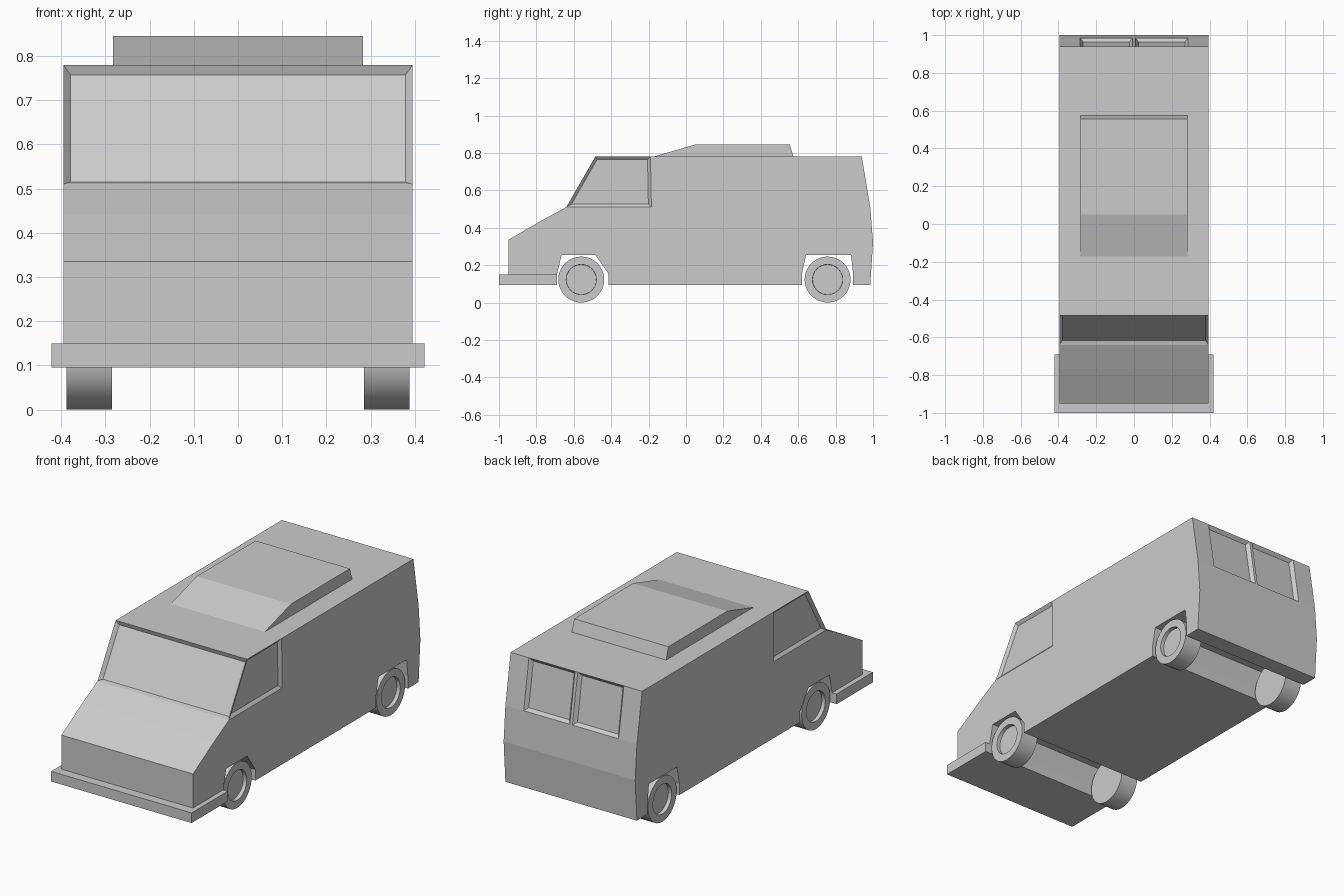
import bpy, bmesh, math
from mathutils import Matrix, Vector

if "Cube" in bpy.data.objects:
    bpy.data.objects.remove(bpy.data.objects["Cube"])


def finish(bm, name, smooth=False):
    mesh = bpy.data.meshes.new(name)
    bm.to_mesh(mesh)
    bm.free()
    obj = bpy.data.objects.new(name, mesh)
    bpy.context.collection.objects.link(obj)
    if smooth:
        bpy.ops.object.select_all(action='DESELECT')
        obj.select_set(True)
        bpy.context.view_layer.objects.active = obj
        bpy.ops.object.shade_smooth_by_angle(angle=math.radians(30))
    return obj


def extrude_profile(points, half_width):
    """Side profile (y, z) stretched across x."""
    bm = bmesh.new()
    left, right = ([bm.verts.new((x, y, z)) for y, z in points]
                   for x in (-half_width, half_width))
    bm.faces.new(left)
    bm.faces.new(right)
    n = len(points)
    for i in range(n):
        j = (i + 1) % n
        bm.faces.new((left[i], left[j], right[j], right[i]))
    bmesh.ops.recalc_face_normals(bm, faces=bm.faces)
    return bm


def face_at(bm, y, z, x=0.0):
    return min(bm.faces, key=lambda f:
               (f.calc_center_median() - Vector((x, y, z))).length)


def recess(bm, face, thickness=0.016, depth=0.018):
    bmesh.ops.inset_individual(bm, faces=[face], thickness=thickness,
                               depth=-depth, use_even_offset=True)


# Body shell with wheel arches running across the underside
W = 0.395
profile = [
    (-0.95, 0.15), (-0.95, 0.335), (-0.77, 0.44), (-0.64, 0.51),
    (-0.485, 0.78), (-0.19, 0.78), (0.94, 0.78), (0.985, 0.51),
    (1.0, 0.32), (0.985, 0.095),
    (0.893, 0.095), (0.893, 0.16), (0.882, 0.255), (0.642, 0.255),
    (0.62, 0.155), (0.62, 0.095),
    (-0.415, 0.095), (-0.415, 0.155), (-0.485, 0.255), (-0.665, 0.255),
    (-0.69, 0.15)]
bm = extrude_profile(profile, W)

# Side windows: split the cab corner off each flank
side_windows = []
for s in (-1, 1):
    flank = max(bm.faces, key=lambda f: f.normal.x * s)
    find = lambda y, z: min(flank.verts, key=lambda v:
                            (v.co - Vector((s * W, y, z))).length)
    sill, top = find(-0.64, 0.51), find(-0.19, 0.78)
    bmesh.utils.face_split(flank, sill, top, coords=[(s * W, -0.185, 0.51)])
    side_windows.append(min((f for f in sill.link_faces if abs(f.normal.x) > 0.9),
                            key=lambda f: f.calc_area()))

# Rear windows: split the upper tail panel into two panes and a centre post
windscreen = face_at(bm, -0.5625, 0.645)
strip = [face_at(bm, 0.9625, 0.645)]
for x in (-0.285, -0.008, 0.008, 0.285):
    geom = set(strip)
    for f in strip:
        geom.update(f.edges)
        geom.update(f.verts)
    cut = bmesh.ops.bisect_plane(bm, geom=list(geom), plane_co=(x, 0, 0),
                                 plane_no=(1, 0, 0))
    strip = [g for g in cut['geom'] if isinstance(g, bmesh.types.BMFace)]
panes = [f for f in strip if 0.1 < abs(f.calc_center_median().x) < 0.2]

for f in side_windows:
    recess(bm, f, depth=0.014)
for f in [windscreen] + panes:
    recess(bm, f)
finish(bm, "body")

# Roof box
finish(extrude_profile([(-0.18, 0.778), (0.05, 0.845), (0.555, 0.845),
                        (0.575, 0.778)], 0.283), "roof_box")

# Front bumper
finish(extrude_profile([(-1.0, 0.095), (-1.0, 0.15), (-0.69, 0.15),
                        (-0.69, 0.095)], 0.422), "front_bumper")

# Wheels with a recessed hub on the outer face
for end, y in (("front", -0.56), ("rear", 0.757)):
    for side, s in (("left", -1), ("right", 1)):
        bm = bmesh.new()
        bmesh.ops.create_cone(bm, cap_ends=True, segments=32, radius1=0.123,
                              radius2=0.123, depth=0.103,
                              matrix=Matrix.Translation((s * 0.3365, y, 0.123))
                              @ Matrix.Rotation(math.pi / 2, 4, 'Y'))
        bm.normal_update()
        cap = max(bm.faces, key=lambda f: f.normal.x * s)
        recess(bm, cap, 0.042, 0.0)
        recess(bm, cap, 0.001, 0.02)
        finish(bm, f"{end}_{side}_wheel", smooth=True)
